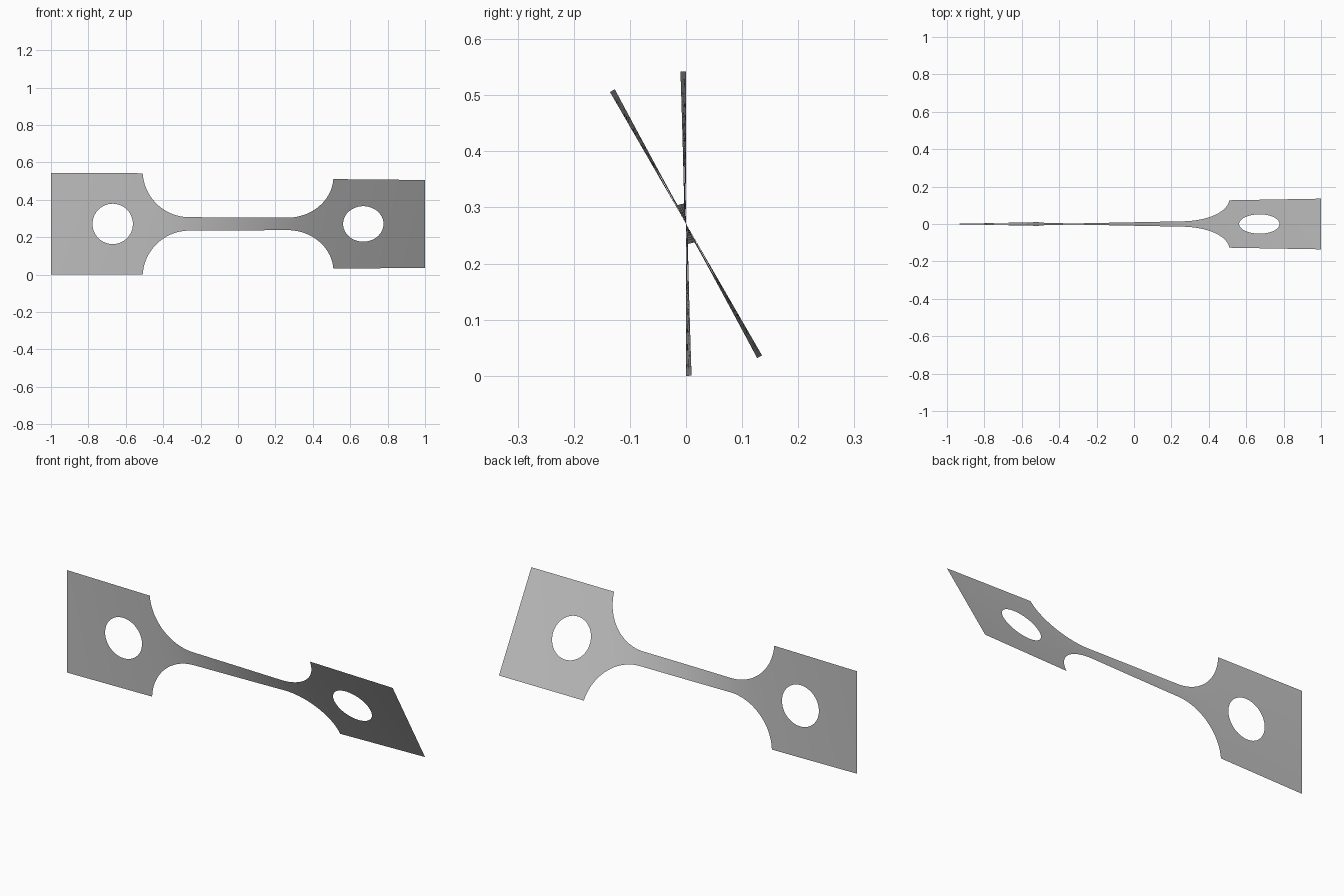
import bpy, bmesh
from math import sqrt, sin, cos, pi, radians

cube = bpy.data.objects.get("Cube")
if cube:
    bpy.data.objects.remove(cube, do_unlink=True)

GRIP, NECK = 0.271, 0.036          # half heights of the end plates and the neck
FILLET, FILLET_X = 0.25, 0.26      # fillet radius and distance of its centre from the middle
HOLE, HOLE_X = 0.108, 0.67         # hole radius and distance from the middle
SHOULDER = FILLET_X + sqrt(FILLET**2 - (NECK + FILLET - GRIP)**2)
TWIST = radians(30)
ROWS = 8


def outer(x):
    """Half height of the strip."""
    x = abs(x)
    if x >= SHOULDER - 1e-6:
        return GRIP
    if x <= FILLET_X:
        return NECK
    return NECK + FILLET - sqrt(FILLET**2 - (x - FILLET_X)**2)


def inner(x):
    """Half height of the hole."""
    return sqrt(max(0.0, HOLE**2 - (abs(x) - HOLE_X)**2))


def span(a, b, n):
    return [a + (b - a) * i / n for i in range(n + 1)]


# Columns along one half, closer together on the hole and the fillet
half = span(0, FILLET_X, 12)
fillet_end = sqrt(1 - ((NECK + FILLET - GRIP) / FILLET)**2)
half += [FILLET_X + FILLET * min(sin(i * pi / 48), fillet_end) for i in range(1, 24)]
half += span(SHOULDER, HOLE_X - HOLE, 3)
half += [HOLE_X - HOLE * cos(i * pi / 32) for i in range(1, 33)]
half += span(HOLE_X + HOLE, 1, 8)
half = sorted({round(x, 5) for x in half})
columns = [-x for x in reversed(half[1:])] + half

# Twist builds up fastest where the strip is narrow
angles = [0.0]
for a, b in zip(columns, columns[1:]):
    angles.append(angles[-1] + (b - a) / outer((a + b) / 2))
angles = [TWIST * a / angles[-1] for a in angles]

# Sheet: an upper and a lower band that meet on the centre line around the holes
bm = bmesh.new()
for side in (1, -1):
    grid = []
    for x, angle in zip(columns, angles):
        heights = span(inner(x), outer(x), ROWS)
        grid.append([bm.verts.new((x, -side * h * sin(angle), GRIP + side * h * cos(angle)))
                     for h in heights])
    for left, right in zip(grid, grid[1:]):
        for j in range(ROWS):
            quad = [left[j], right[j], right[j + 1], left[j + 1]]
            bm.faces.new(quad if side > 0 else quad[::-1])
bmesh.ops.remove_doubles(bm, verts=bm.verts, dist=1e-5)
for face in bm.faces:
    face.smooth = True

mesh = bpy.data.meshes.new("twisted_strip")
bm.to_mesh(mesh)
bm.free()
strip = bpy.data.objects.new("twisted_strip", mesh)
bpy.context.collection.objects.link(strip)

# Plain grey metal
grey = bpy.data.materials.new("light_grey")
grey.use_nodes = True
colour = (0.52, 0.52, 0.52, 1)
grey.diffuse_color = colour
grey.node_tree.nodes["Principled BSDF"].inputs["Base Color"].default_value = colour
mesh.materials.append(grey)
